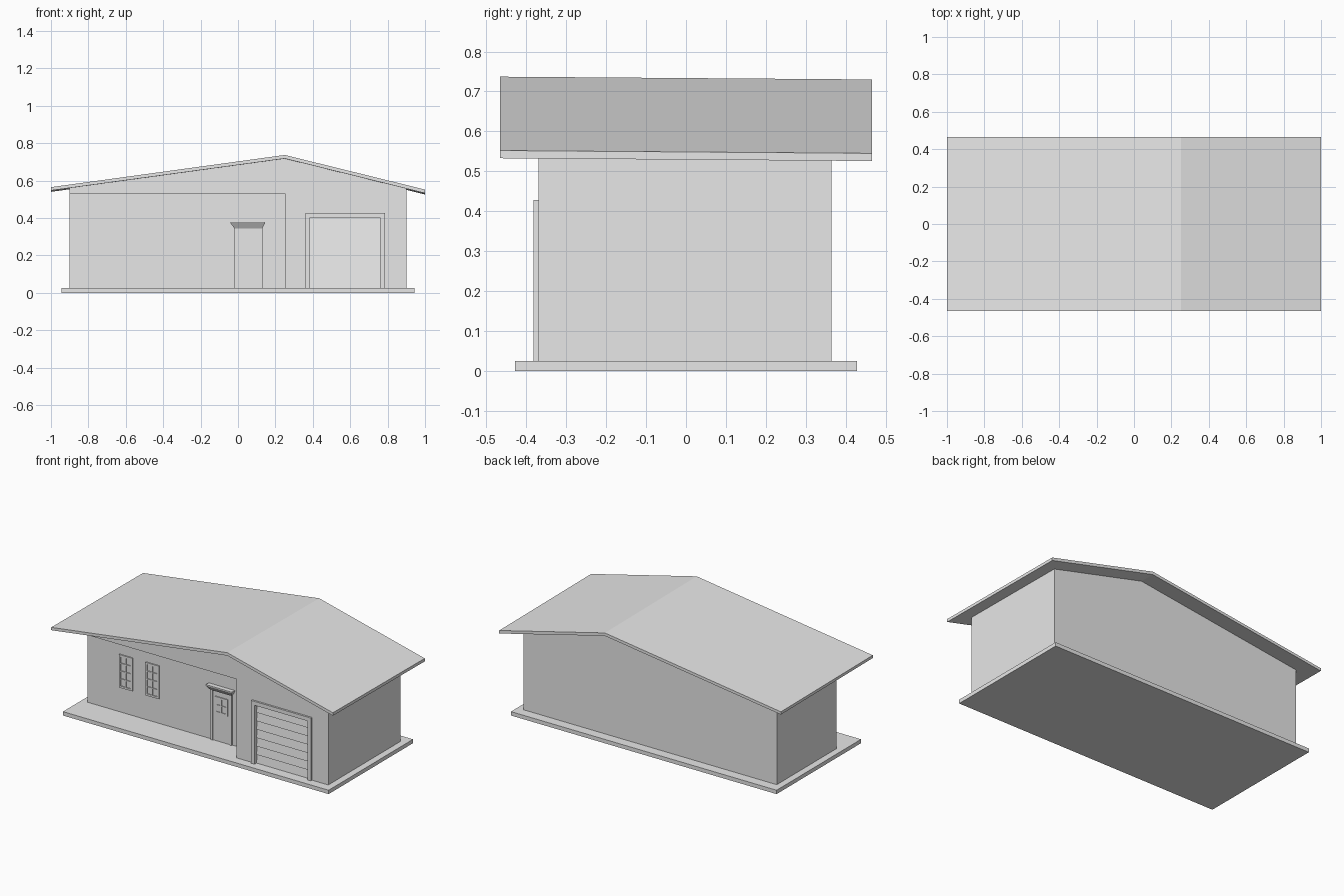
import bpy
import bmesh

cube = bpy.data.objects.get("Cube")
if cube:
    bpy.data.objects.remove(cube, do_unlink=True)

GREY = bpy.data.materials.new("plain_grey")
GREY.use_nodes = True
GREY.diffuse_color = (0.8, 0.8, 0.8, 1)
GREY.node_tree.nodes["Principled BSDF"].inputs["Base Color"].default_value = (0.8, 0.8, 0.8, 1)


def finish(name, bm):
    bmesh.ops.recalc_face_normals(bm, faces=bm.faces)
    mesh = bpy.data.meshes.new(name)
    bm.to_mesh(mesh)
    bm.free()
    mesh.materials.append(GREY)
    obj = bpy.data.objects.new(name, mesh)
    bpy.context.collection.objects.link(obj)
    return obj


def extrude(name, outline, y0, y1, back_drop=0.0):
    """Extrude an (x, z) outline from y0 to y1."""
    bm = bmesh.new()
    face = bm.faces.new([bm.verts.new((x, y0, z)) for x, z in outline])
    out = bmesh.ops.extrude_face_region(bm, geom=[face])
    for v in out["geom"]:
        if isinstance(v, bmesh.types.BMVert):
            v.co.y = y1
            v.co.z -= back_drop
    return finish(name, bm)


def box(name, x0, x1, y0, y1, z0, z1):
    return extrude(name, [(x0, z0), (x1, z0), (x1, z1), (x0, z1)], y0, y1)


RIDGE = 0.25
FLOOR = 0.025
FRONT, PORCH, BACK = -0.37, -0.24, 0.365
SIDE = 0.9


def underside(x):
    """Height of the roof underside at x."""
    if x < RIDGE:
        return 0.547 + (x + 1) * 0.137
    return 0.718 - (x - RIDGE) * 0.247


# Ground slab
box("foundation", -0.943, 0.943, -0.428, 0.428, 0, FLOOR)

# Roof of two unequal slopes
extrude("roof", [(-1, underside(-1)), (RIDGE, 0.718), (1, underside(1)),
                 (1, 0.552), (RIDGE, 0.737), (-1, 0.565)], -0.466, 0.466, 0.007)

# Main body, set back on the porch side
extrude("house_walls", [(-SIDE, FLOOR), (SIDE, FLOOR), (SIDE, underside(SIDE)),
                        (RIDGE, underside(RIDGE)), (-SIDE, underside(-SIDE))], PORCH, BACK)

# Gable overhanging the porch
extrude("porch_gable", [(-SIDE, 0.53), (RIDGE, 0.53), (RIDGE, underside(RIDGE)),
                        (-SIDE, underside(-SIDE))], FRONT, PORCH)

# Garage bay with a door opening in its front wall
D0, D1, DTOP = 0.385, 0.76, 0.403
roofline = [(SIDE, underside(SIDE)), (RIDGE, underside(RIDGE))]
extrude("garage_bay", [(RIDGE, FLOOR), (SIDE, FLOOR)] + roofline, FRONT + 0.02, PORCH)
extrude("garage_front", [(RIDGE, FLOOR), (D0, FLOOR), (D0, DTOP), (D1, DTOP),
                         (D1, FLOOR), (SIDE, FLOOR)] + roofline, FRONT, FRONT + 0.02)

# Garage trim
T = 0.025
extrude("garage_trim", [(D0 - T, FLOOR), (D0, FLOOR), (D0, DTOP), (D1, DTOP), (D1, FLOOR),
                        (D1 + T, FLOOR), (D1 + T, DTOP + T), (D0 - T, DTOP + T)],
        FRONT - 0.012, FRONT)

# Sectional garage door with sloping slats
SLATS = 7
bm = bmesh.new()
step = (DTOP - FLOOR) / SLATS
path = [(FRONT + 0.019, FLOOR)]
for i in range(SLATS):
    z = FLOOR + i * step
    path += [(FRONT + 0.008, z), (FRONT + 0.015, z + step)]
path.append((FRONT + 0.019, DTOP))
left = bm.faces.new([bm.verts.new((D0, y, z)) for y, z in path])
slab = bmesh.ops.extrude_face_region(bm, geom=[left])
for v in slab["geom"]:
    if isinstance(v, bmesh.types.BMVert):
        v.co.x = D1
finish("garage_door", bm)


def lattice(name, x0, x1, z0, z1, cols, rows, depth, wall):
    """Framed window with glazing bars standing off a wall."""
    bar, w = 0.006, 0.012
    box(name + "_pane", x0, x1, wall - 0.002, wall, z0, z1)
    for i in range(cols + 1):
        x = x0 + (x1 - x0) * i / cols
        h = w if i in (0, cols) else bar
        box(name + "_upright", x - h / 2, x + h / 2, wall - depth, wall, z0, z1)
    for j in range(rows + 1):
        z = z0 + (z1 - z0) * j / rows
        h = w if j in (0, rows) else bar
        box(name + "_crossbar", x0 - w / 2, x1 + w / 2, wall - depth, wall, z - h / 2, z + h / 2)


# Pair of porch windows
for x in (-0.625, -0.437):
    lattice("porch_window", x - 0.042, x + 0.042, 0.19, 0.39, 2, 4, 0.008, PORCH)

# Front door with casing and small window
box("front_door", -0.005, 0.115, PORCH - 0.004, PORCH, FLOOR, 0.345)
for x in (-0.02, 0.115):
    box("door_casing", x, x + 0.015, PORCH - 0.01, PORCH, FLOOR, 0.345)
lattice("door_window", 0.015, 0.095, 0.21, 0.305, 2, 2, 0.006, PORCH - 0.004)

# Flared hood above the front door
bm = bmesh.new()
rings = []
for x0, x1, depth, z in ((-0.02, 0.13, 0.012, 0.345), (-0.04, 0.145, 0.03, 0.373),
                         (-0.04, 0.145, 0.03, 0.38)):
    rings.append([bm.verts.new(p) for p in ((x0, PORCH, z), (x0, PORCH - depth, z),
                                            (x1, PORCH - depth, z), (x1, PORCH, z))])
for low, high in zip(rings, rings[1:]):
    for i in range(4):
        k = (i + 1) % 4
        bm.faces.new((low[i], low[k], high[k], high[i]))
bm.faces.new(rings[0])
bm.faces.new(rings[-1])
finish("door_hood", bm)
